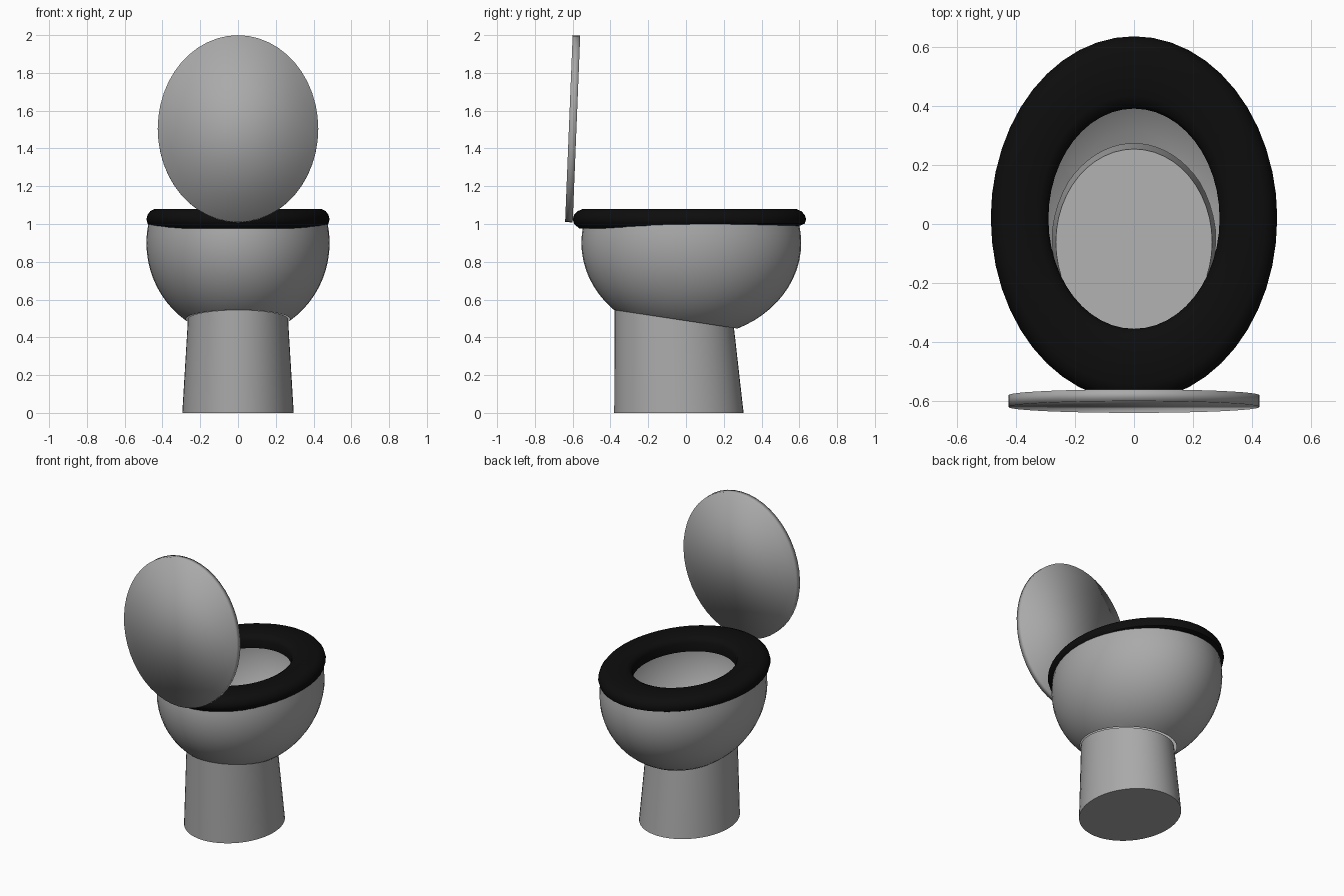
import bpy, bmesh, math
from mathutils import Vector, Matrix

if "Cube" in bpy.data.objects:
    bpy.data.objects.remove(bpy.data.objects["Cube"])

SEG = 48


def material(name, v):
    m = bpy.data.materials.new(name)
    m.diffuse_color = (v, v, v, 1)
    m.use_nodes = True
    m.node_tree.nodes["Principled BSDF"].inputs["Base Color"].default_value = m.diffuse_color
    return m


grey = material("grey ceramic", 0.40)
black = material("black plastic", 0.004)


def ellipse(cy, rx, ry, zfun):
    """Ring of points in plan; zfun gives height from y."""
    pts = []
    for i in range(SEG):
        a = 2 * math.pi * i / SEG
        y = cy + ry * math.sin(a)
        pts.append(Vector((rx * math.cos(a), y, zfun(y))))
    return pts


def loft(rings, cap_start=False, cap_end=False, closed=False):
    bm = bmesh.new()
    vs = [[bm.verts.new(p) for p in r] for r in rings]
    pairs = list(zip(vs, vs[1:])) + ([(vs[-1], vs[0])] if closed else [])
    for a, b in pairs:
        for i in range(SEG):
            j = (i + 1) % SEG
            bm.faces.new((a[i], a[j], b[j], b[i]))
    if cap_start:
        bm.faces.new(vs[0][::-1])
    if cap_end:
        bm.faces.new(vs[-1])
    return bm


def finish(bm, name, mat, angle=40):
    bmesh.ops.recalc_face_normals(bm, faces=bm.faces)
    me = bpy.data.meshes.new(name)
    bm.to_mesh(me)
    bm.free()
    ob = bpy.data.objects.new(name, me)
    bpy.context.collection.objects.link(ob)
    me.materials.append(mat)
    bpy.ops.object.select_all(action='DESELECT')
    ob.select_set(True)
    bpy.context.view_layer.objects.active = ob
    bpy.ops.object.shade_smooth_by_angle(angle=math.radians(angle))
    return ob


# sloping plane where the pedestal meets the bowl
SLOPE = -0.095 / 0.63


def joint(y):
    return 0.545 + SLOPE * (y + 0.38)


# pedestal: tapered oval column with a sloping top
finish(loft([ellipse(-0.0375, 0.295, 0.3425, lambda y: 0),
             ellipse(-0.062, 0.265, 0.316, joint)], True, True),
       "pedestal", grey)

# bowl: open lower half of an ellipsoid, trimmed at the joint plane
rings = []
for k in range(19):
    z = -0.5 * math.cos(math.radians(2 + k * 88 / 16))
    if k > 16:
        z = 0.05 * (k - 16)
    s = math.sqrt(1 - (z / 0.5) ** 2)
    rings.append(ellipse(0.028, 0.485 * s, 0.582 * s, lambda y, z=z: 0.9 + z))
bm = loft(rings)
bmesh.ops.bisect_plane(bm, geom=bm.verts[:] + bm.edges[:] + bm.faces[:],
                       plane_co=(0, -0.38, 0.545), plane_no=(0, -SLOPE, 1),
                       clear_inner=True)
finish(bm, "bowl", grey)

# seat: rounded oval ring (t = 0 at the hole, 1 at the outside)
profile = [(0, 0.99), (0, 1.045), (0.05, 1.066), (0.18, 1.08), (0.78, 1.08),
           (0.9, 1.067), (0.97, 1.048), (1, 1.025), (0.97, 1.002), (0.86, 0.983)]
rings = []
for t, z in profile:
    drop = 0.013 if z < 1.0 else 0
    rings.append(ellipse(0.018, 0.29 + 0.195 * t, 0.373 + 0.245 * t,
                         lambda y, z=z, d=drop: z + d * y))
finish(loft(rings, closed=True), "seat", black)

# lid: thin oval plate standing upright, leaning slightly inward
bm = loft([ellipse(0, 0.425, 0.495, lambda y, h=h: h) for h in (-0.02, 0.02)], True, True)
tilt = math.pi / 2 - math.atan2(0.04, 0.99)
bm.transform(Matrix.Translation((0, -0.6, 1.504)) @ Matrix.Rotation(tilt, 4, 'X'))
finish(bm, "lid", grey, 180)
